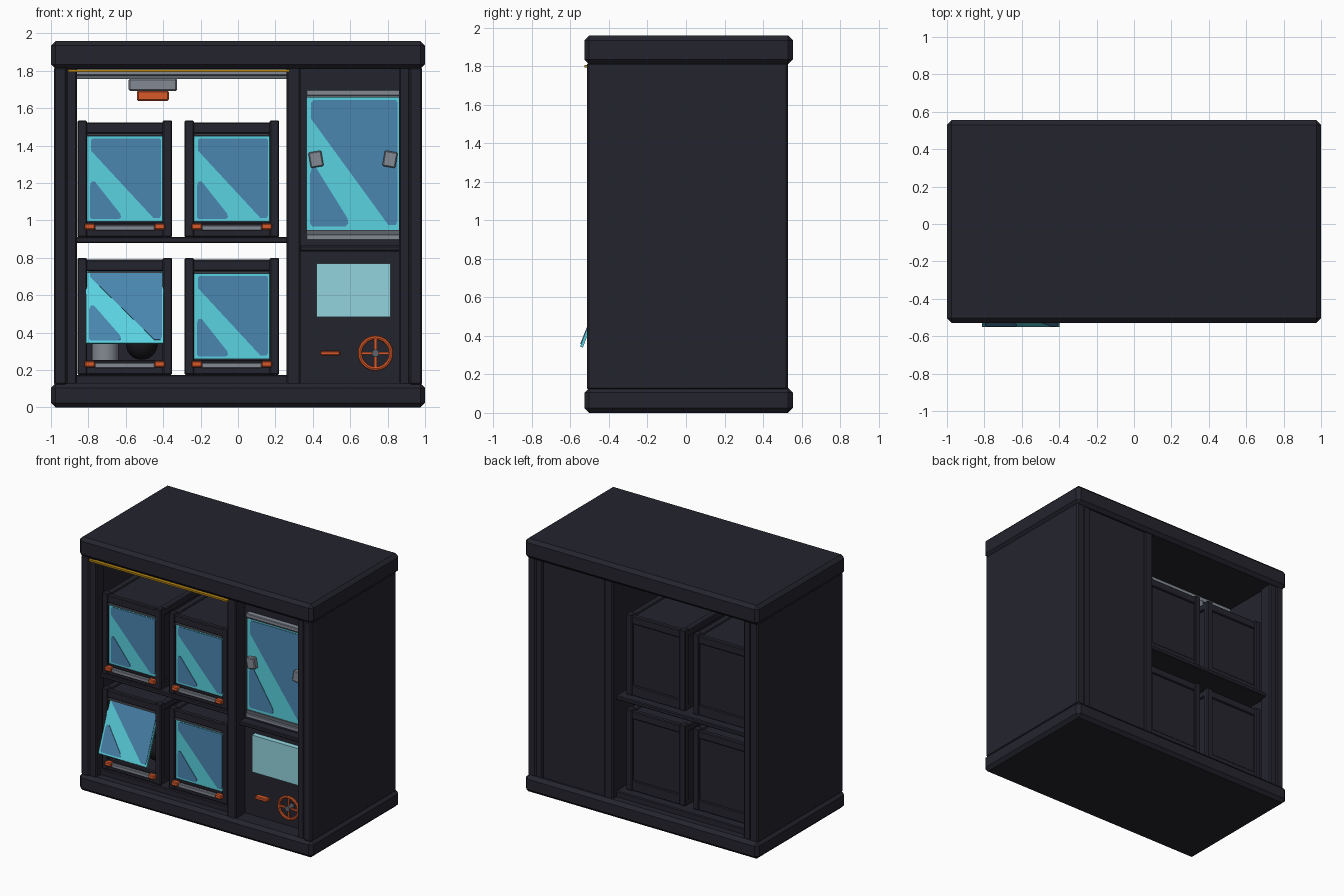
import bpy, bmesh, math
from mathutils import Vector, Matrix

if "Cube" in bpy.data.objects:
    bpy.data.objects.remove(bpy.data.objects["Cube"])

def material(name, hexa):
    def lin(c):
        c /= 255
        return c / 12.92 if c <= 0.04045 else ((c + 0.055) / 1.055) ** 2.4
    m = bpy.data.materials.new(name)
    m.diffuse_color = [lin(int(hexa[i:i + 2], 16)) for i in (0, 2, 4)] + [1]
    m.use_nodes = True
    m.node_tree.nodes["Principled BSDF"].inputs["Base Color"].default_value = m.diffuse_color
    return m

DARK = material("charcoal", "24242e")
BLACK = material("black", "17171c")
CYAN = material("cyan", "5ad2e0")
BLUE = material("glass blue", "4a86b0")
PALE = material("pale screen", "92d4de")
GRAY = material("metal gray", "848a94")
STEEL = material("dark steel", "5e636c")
ORANGE = material("orange", "d8592a")
GOLD = material("gold", "b58512")

def finish(name, bm, mat, bevel=0.0, loc=(0, 0, 0), rot=(0, 0, 0), smooth=False):
    bmesh.ops.recalc_face_normals(bm, faces=bm.faces)
    me = bpy.data.meshes.new(name)
    bm.to_mesh(me)
    bm.free()
    me.materials.append(mat)
    ob = bpy.data.objects.new(name, me)
    bpy.context.collection.objects.link(ob)
    ob.location, ob.rotation_euler = loc, rot
    if bevel:
        b = ob.modifiers.new("bevel", 'BEVEL')
        b.width, b.segments, b.limit_method = bevel, 1, 'ANGLE'
    if smooth:
        for o in bpy.context.selected_objects:
            o.select_set(False)
        ob.select_set(True)
        bpy.context.view_layer.objects.active = ob
        bpy.ops.object.shade_smooth_by_angle()
    return ob

def boxes(name, bounds, mat, bevel=0.0, **kw):
    """One object from a list of (x0, x1, y0, y1, z0, z1) boxes."""
    bm = bmesh.new()
    for x0, x1, y0, y1, z0, z1 in bounds:
        m = Matrix.Translation(((x0 + x1) / 2, (y0 + y1) / 2, (z0 + z1) / 2)) @ \
            Matrix.Diagonal((x1 - x0, y1 - y0, z1 - z0, 1))
        bmesh.ops.create_cube(bm, size=1, matrix=m)
    return finish(name, bm, mat, bevel, **kw)

def cylinder(name, loc, r, depth, mat, r2=None, axis_y=False, seg=32):
    bm = bmesh.new()
    bmesh.ops.create_cone(bm, cap_ends=True, segments=seg, radius1=r,
                          radius2=r if r2 is None else r2, depth=depth)
    rot = (math.pi / 2, 0, 0) if axis_y else (0, 0, 0)
    return finish(name, bm, mat, loc=loc, rot=rot, smooth=True)

# reflection shapes on the glass, in 0..1 coordinates
BIG = [(.05, .83), (.05, .95), (.08, .97), (.96, .97), (.98, .95), (.98, .08), (.96, .04), (.88, .04)]
SMALL = [(.04, .42), (.06, .47), (.1, .47), (.44, .09), (.45, .05), (.42, .03), (.06, .03), (.04, .05)]

def glass(name, cx, hw, top, height, y, tilt=0.0):
    """Cyan pane hung from its top edge, with thin blue plates on the front."""
    loc, rot = (cx, y, top), (tilt, 0, 0)
    boxes(name, [(-hw, hw, 0, .015, -height, 0)], CYAN, loc=loc, rot=rot)
    bm = bmesh.new()
    for shape in (BIG, SMALL):
        f = bm.faces.new([bm.verts.new(((u * 2 - 1) * hw, -.004, (v - 1) * height)) for u, v in shape])
        ext = bmesh.ops.extrude_face_region(bm, geom=[f])
        vs = [g for g in ext["geom"] if isinstance(g, bmesh.types.BMVert)]
        bmesh.ops.translate(bm, verts=vs, vec=(0, .005, 0))
    finish(name + "_reflection", bm, BLUE, loc=loc, rot=rot)

# cabinet shell
boxes("base_slab", [(-1, 1, -.528, .555, 0, .13)], DARK, .025)
boxes("top_slab", [(-1, 1, -.528, .555, 1.81, 1.96)], DARK, .025)
for s, side in ((-1, "left"), (1, "right")):
    xs = sorted((s * .985, s * .915))
    boxes(side + "_wall", [(*xs, -.515, .53, .12, 1.82)], DARK, .01)
    xs = sorted((s * .92, s * .86))
    boxes(side + "_inner_posts", [(*xs, -.505, -.40, .12, 1.82), (*xs, .42, .525, .12, 1.82)], DARK, .008)
    boxes(side + "_inner_lining", [(*sorted((s * .92, s * .875)), -.42, .44, .12, 1.82)], DARK)
boxes("partition", [(.26, .335, -.505, .525, .12, 1.82)], DARK, .008)
boxes("right_back_panel", [(.33, .87, .49, .515, .12, 1.82)], DARK)
boxes("shelves", [(-.88, .265, -.45, .48, .88, .912), (-.88, .265, -.45, .48, .12, .175)], DARK, .006)

# storage cubes
def cube(name, cx, z, tilted=False):
    h, w, yf, yb, top = .2525, .05, -.44, .42, z + .615
    bars = []
    for s in (-1, 1):
        xa, xb = sorted((cx + s * h, cx + s * (h - w)))
        for y0, y1 in ((yf, yf + w), (yb - w, yb)):
            bars.append((xa, xb, y0, y1, z, top + .01))
        for z0, z1 in ((z, z + .05), (top - .05, top)):
            bars.append((xa, xb, yf + .01, yb - .01, z0, z1))
    for z0, z1 in ((z, z + .08), (top - .06, top)):
        for y0, y1 in ((yf + .006, yf + .045), (yb - .045, yb - .006)):
            bars.append((cx - h + .01, cx + h - .01, y0, y1, z0, z1))
    boxes(name + "_frame", bars, DARK, .006)
    a = h - .015
    boxes(name + "_panels", [
        (cx - a, cx - a + .012, yf + .03, yb - .02, z + .02, top - .02),
        (cx + a - .012, cx + a, yf + .03, yb - .02, z + .02, top - .02),
        (cx - a, cx + a, yb - .03, yb - .018, z + .02, top - .02),
        (cx - a, cx + a, yf + .03, yb - .02, z + .015, z + .03),
        (cx - a, cx + a, yf + .03, yb - .02, top - .025, top - .01)], DARK)
    boxes(name + "_top_strip", [(cx - .2, cx + .2, yf + .002, yf + .02, top - .072, top - .062)], STEEL)
    boxes(name + "_bottom_rail", [(cx - .16, cx + .16, yf - .015, yf + .01, z + .035, z + .065)], GRAY, .004)
    boxes(name + "_clips", [(cx + s * .187 - .028, cx + s * .187 + .028, yf - .025, yf + .02, z + .04, z + .073)
                            for s in (-1, 1)], ORANGE, .006)
    if tilted:
        glass(name + "_open_glass", cx, .207, z + .595, .456, -.385, -.37)
    else:
        glass(name + "_glass", cx, .202, z + .542, .458, -.422)

cube("upper_left_cube", -.605, .91)
cube("upper_right_cube", -.033, .91)
cube("lower_left_cube", -.605, .175, True)
cube("lower_right_cube", -.033, .175)

# things stored in the open cube
cylinder("stored_can", (-.71, -.24, .335), .072, .27, GRAY)
bm = bmesh.new()
bmesh.ops.create_uvsphere(bm, u_segments=28, v_segments=14, radius=.085)
finish("stored_ball", bm, BLACK, loc=(-.515, -.24, .34), smooth=True)

# overhead rail, carriage and gold strip
boxes("overhead_rail", [(-.88, .265, -.06, .06, 1.775, 1.812)], GRAY, .004)
boxes("overhead_rail_lip", [(-.88, .265, -.045, .045, 1.757, 1.776)], STEEL)
boxes("carriage", [(-.585, -.325, -.1, .1, 1.693, 1.758)], GRAY, .008)
boxes("carriage_gripper", [(-.54, -.37, -.07, .07, 1.638, 1.695)], ORANGE, .008)
boxes("gold_strip", [(-.91, .275, -.527, -.5, 1.795, 1.808)], GOLD)

# right column: front panel, divider, window
boxes("right_front_panel", [(.33, .87, -.39, -.365, .12, 1.82)], DARK)
boxes("right_divider", [(.33, .87, -.46, -.36, .835, .865)], DARK, .006)
glass("window_glass", .615, .249, 1.665, .718, -.41)
boxes("window_top_bar", [(.365, .865, -.43, -.38, 1.668, 1.698)], GRAY, .004)
boxes("window_bottom_bar", [(.365, .865, -.43, -.38, .895, .925)], GRAY, .004)
boxes("window_trim", [(.365, .865, -.42, -.38, .925, .948), (.365, .865, -.42, -.38, 1.658, 1.668)], STEEL)
for s in (-1, 1):
    boxes("window_clip", [(-.035, .035, -.03, .02, -.042, .042)], GRAY, .006,
          loc=(.615 + s * .198, -.415, 1.327), rot=(0, s * .17, 0))

# right column: screen, handle and hand wheel
boxes("screen", [(.42, .815, -.43, -.385, .485, .77)], PALE)
boxes("slide_handle", [(.44, .545, -.425, -.385, .277, .302)], ORANGE, .005)
R, r, n, k = .083, .012, 32, 8
bm = bmesh.new()
rings = [[bm.verts.new(((R + r * math.cos(b)) * math.cos(a), r * math.sin(b), (R + r * math.cos(b)) * math.sin(a)))
          for b in (2 * math.pi * j / k for j in range(k))] for a in (2 * math.pi * i / n for i in range(n))]
for i in range(n):
    for j in range(k):
        p, q, j2 = rings[i], rings[(i + 1) % n], (j + 1) % k
        bm.faces.new((p[j], q[j], q[j2], p[j2]))
finish("wheel_rim", bm, ORANGE, loc=(.735, -.43, .29), smooth=True)
boxes("wheel_spokes", [(-.08, .08, -.006, .006, -.007, .007), (-.007, .007, -.006, .006, -.08, .08)],
      ORANGE, loc=(.735, -.43, .29))
cylinder("wheel_hub", (.735, -.42, .29), .02, .06, STEEL, axis_y=True, seg=16)
